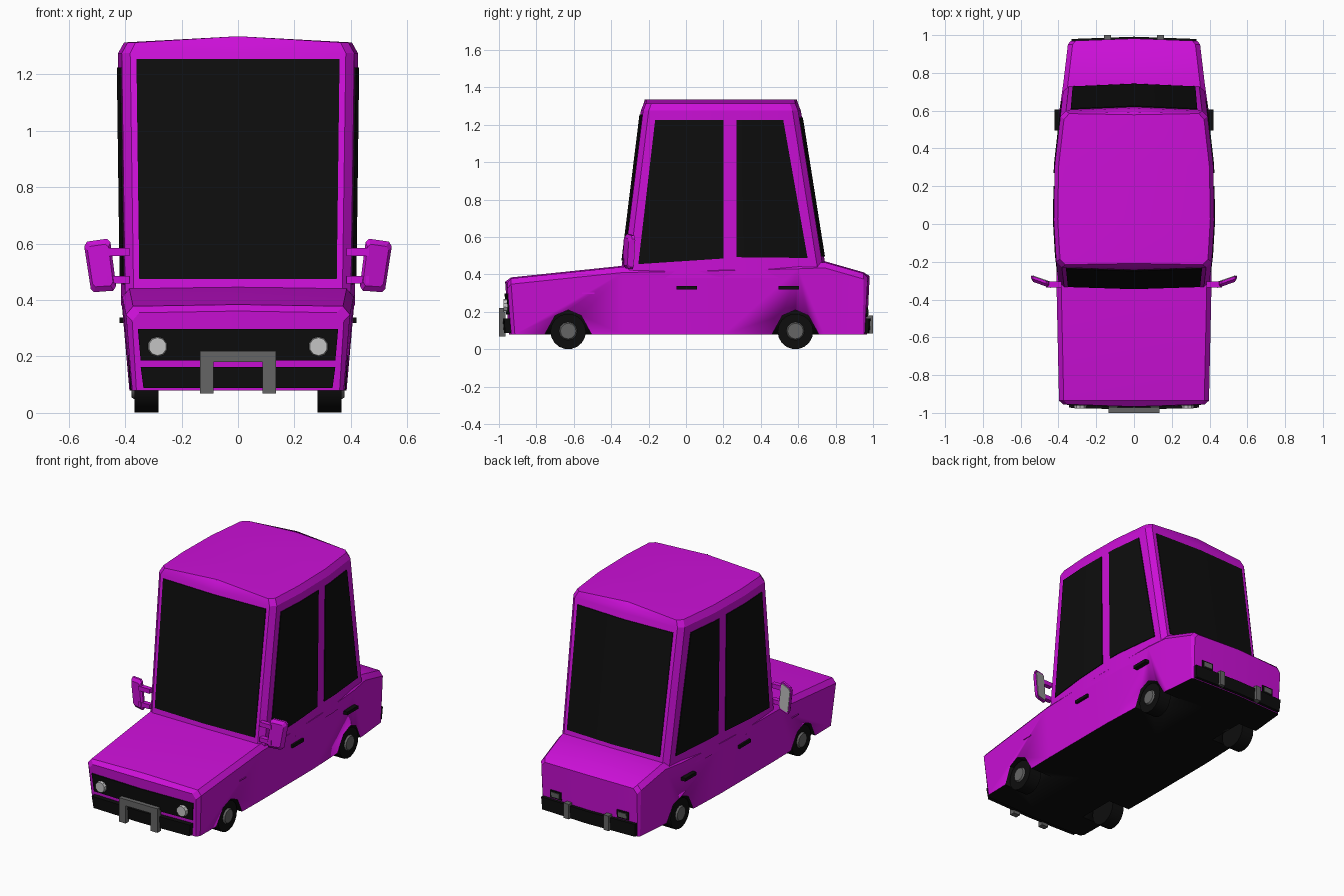
import bpy, bmesh, math
from mathutils import Matrix, Vector

old = bpy.data.objects.get("Cube")
if old:
    bpy.data.objects.remove(old)


def material(name, rgb):
    m = bpy.data.materials.new(name)
    m.use_nodes = True
    m.diffuse_color = (*rgb, 1)
    m.node_tree.nodes["Principled BSDF"].inputs["Base Color"].default_value = (*rgb, 1)
    return m


PURPLE = material("purple_paint", (0.6, 0.005, 0.68))
BLACK = material("black_trim", (0.004, 0.004, 0.004))
GREY = material("dark_grey_metal", (0.13, 0.13, 0.13))
LIGHT = material("light_grey_glass", (0.55, 0.55, 0.55))


def finish(name, bm, mats, mirror=False, angle=25):
    """Turn a bmesh into an object, optionally mirrored across x = 0."""
    bmesh.ops.remove_doubles(bm, verts=bm.verts, dist=0.0005)
    bmesh.ops.recalc_face_normals(bm, faces=bm.faces)
    mesh = bpy.data.meshes.new(name)
    bm.to_mesh(mesh)
    bm.free()
    for m in mats:
        mesh.materials.append(m)
    for p in mesh.polygons:
        p.use_smooth = True
    mesh.set_sharp_from_angle(angle=math.radians(angle))
    ob = bpy.data.objects.new(name, mesh)
    bpy.context.collection.objects.link(ob)
    if mirror:
        ob.modifiers.new("Mirror", 'MIRROR')
    return ob


def loft(rings, closed=True, caps=True):
    """Skin a list of point rings."""
    bm = bmesh.new()
    rows = [[bm.verts.new(p) for p in r] for r in rings]
    n = len(rows[0])
    for a, b in zip(rows, rows[1:]):
        for j in range(n if closed else n - 1):
            k = (j + 1) % n
            bm.faces.new((a[j], a[k], b[k], b[j]))
    if caps:
        bm.faces.new(rows[0])
        bm.faces.new(rows[-1])
    return bm


def box(name, lo, hi, mat, mirror=False):
    lo, hi = Vector(lo), Vector(hi)
    bm = bmesh.new()
    bmesh.ops.create_cube(bm, size=1, matrix=Matrix.Translation((lo + hi) / 2)
                          @ Matrix.Diagonal((*(hi - lo), 1)))
    return finish(name, bm, [mat], mirror)


def disc(name, centre, axis, r1, r2, depth, sides, mat):
    turn = Vector((0, 0, 1)).rotation_difference(Vector(axis)).to_matrix().to_4x4()
    bm = bmesh.new()
    bmesh.ops.create_cone(bm, cap_ends=True, segments=sides, radius1=r1, radius2=r2,
                          depth=depth, matrix=Matrix.Translation(centre) @ turn)
    return finish(name, bm, [mat], True, 35)


def plate(name, quad, place, d0, d1, mat, n=4, mirror=False):
    """Thin panel following a surface: quad is low-a, low-b, high-b, high-a."""
    q = [Vector(c) for c in quad]
    rings = []
    for i in range(n + 1):
        lo, hi = q[0].lerp(q[1], i / n), q[3].lerp(q[2], i / n)
        rings.append([place(*lo, d1), place(*hi, d1), place(*hi, d0), place(*lo, d0)])
    return finish(name, loft(rings), [mat], mirror)


# Lower body: bottom y, top y, bottom half width, top half width, top z, end bow
stations = [(-.935, -.955, .36, .375, .355, -.012), (-.915, -.935, .375, .397, .378, 0),
            (-.34, -.34, .385, .41, .44, 0), (.2, .2, .385, .415, .45, 0),
            (.6, .6, .37, .395, .46, 0), (.74, .74, .36, .375, .465, 0),
            (.945, .95, .34, .35, .405, 0), (.955, .97, .33, .335, .385, .012)]
rings = []
for yb, yt, wb, wt, zt, bow in stations:
    rings.append([(0, yb + bow, .08), (wb, yb, .08), (wt, yt, zt - .03),
                  (wt - .025, yt, zt), (0, yt + bow, zt + .006)])
bm = loft(rings, closed=False)
for f in bm.faces:
    f.material_index = int(all(v.co.z < .09 for v in f.verts))
body = finish("lower_body", bm, [PURPLE, BLACK], True)

# Wheel arches and wheels
AXLES = (("front", -.63), ("rear", .585))
for tag, y in AXLES:
    arch = [(-.125, .04), (-.125, .08), (-.07, .18), (0, .21), (.07, .18), (.125, .08), (.125, .04)]
    bm = loft([[(x, y + a, z) for a, z in arch] for x in (.23, .5)])
    for f in bm.faces:
        f.material_index = 1
    cutter = finish(tag + "_arch_cutter", bm, [PURPLE, BLACK], True)
    cutter.hide_render = True
    cutter.display_type = 'WIRE'
    cutter.hide_set(True)
    cut = body.modifiers.new(tag + "_arch", 'BOOLEAN')
    cut.operation = 'DIFFERENCE'
    cut.solver = 'EXACT'
    cut.object = cutter
    disc(tag + "_tyres", (.325, y, .095), (1, 0, 0), .095, .095, .085, 18, BLACK)
    disc(tag + "_hubs", (.37, y, .097), (1, 0, 0), .052, .042, .016, 12, GREY)


# Cabin
def cabin_ring(z):
    t = (z - .42) / .85
    yf, yb = -.335 + .105 * t, .735 - .135 * t
    wf, wb, length = .40 + .012 * t, .375 + .015 * t, yb - yf
    return [(0, yf - .012, z), (wf - .03, yf, z), (wf, yf + .03, z),
            (.415 + .01 * t, yf + .3 * length, z), (.41 + .01 * t, yf + .65 * length, z),
            (wb, yb - .03, z), (wb - .03, yb, z), (0, yb + .015, z)]


def shrink(ring, sx, sy, z):
    return [(x * sx, (y - .18) * sy + .18, z) for x, y, _ in ring]


eaves = cabin_ring(1.275)
finish("cabin", loft([cabin_ring(.38), eaves, shrink(eaves, .95, .965, 1.313),
                      shrink(eaves, 0, .95, 1.335)], closed=False, caps=False), [PURPLE], True)


# Surface followers for panels
def on_side(y, z, d):
    pts = cabin_ring(z)[2:6]
    for p, q in zip(pts, pts[1:]):
        if y <= q[1] or q == pts[-1]:
            return (p[0] + (q[0] - p[0]) * (y - p[1]) / (q[1] - p[1]) + d, y, z)


def on_windscreen(x, z, d):
    a, b = cabin_ring(z)[:2]
    return (x, a[1] + (b[1] - a[1]) * abs(x) / b[0] - d, z)


def on_rear_screen(x, z, d):
    b, a = cabin_ring(z)[-2:]
    return (x, a[1] + (b[1] - a[1]) * abs(x) / b[0] + d, z)


def on_nose(x, z, d):
    return (x, -.935 - .02 * (z - .08) / .25 - .012 * (1 - abs(x) / .37) - d, z)


def on_tail(x, z, d):
    return (x, .955 + .015 * (z - .08) / .28 + .012 * (1 - abs(x) / .33) + d, z)


def span(w0, w1, z0, z1):
    return [(-w0, z0), (w0, z0), (w1, z1), (-w1, z1)]


# Windows
plate("front_side_windows", [(-.255, .455), (.2, .485), (.2, 1.225), (-.165, 1.225)],
      on_side, -.003, .005, BLACK, 6, True)
plate("rear_side_windows", [(.27, .492), (.65, .488), (.52, 1.225), (.27, 1.225)],
      on_side, -.003, .005, BLACK, 6, True)
plate("windscreen", span(.35, .36, .475, 1.255), on_windscreen, -.003, .005, BLACK)
plate("rear_window", span(.325, .335, .495, 1.24), on_rear_screen, -.003, .005, BLACK)

# Nose: grille, headlights, bumper and guard bar
plate("grille", span(.345, .355, .185, .297), on_nose, -.003, .006, BLACK)
disc("headlights", (.285, -.962, .235), (0, -1, 0), .037, .032, .03, 10, LIGHT)
plate("front_bumper", span(.335, .345, .088, .163), on_nose, -.01, .03, BLACK)
box("guard_bar_top", (-.135, -1, .18), (.135, -.972, .22), GREY)
box("guard_bar_legs", (.087, -1, .068), (.135, -.965, .2), GREY, True)

# Tail: bumper, overriders and lamps
plate("rear_bumper", span(.325, .33, .085, .165), on_tail, -.01, .02, BLACK)
box("rear_overriders", (.122, .965, .085), (.158, 1, .18), GREY, True)
plate("tail_lamp_frames", [(.195, .172), (.275, .172), (.275, .222), (.195, .222)],
      on_tail, -.003, .006, BLACK, 1, True)
plate("tail_lamp_lenses", [(.207, .182), (.263, .182), (.263, .212), (.207, .212)],
      on_tail, .004, .01, GREY, 1, True)

# Door handles and wing trim
for tag, y in (("front", .005), ("rear", .55)):
    box(tag + "_door_handles", (.39, y - .055, .318), (.42, y + .055, .338), BLACK, True)
box("wing_trim", (.385, -.555, .295), (.403, -.49, .302), PURPLE, True)

# Wing mirrors
outline = [(.432, .45), (.442, .433), (.51, .428), (.522, .44),
           (.545, .59), (.535, .607), (.465, .617), (.452, .605)]


def mirror_ring(scale, dy):
    pts = [(.488 + (x - .488) * scale, .522 + (z - .522) * scale) for x, z in outline]
    return [(x, -.328 + (x - .43) * .35 + dy, z) for x, z in pts]


finish("wing_mirrors", loft([mirror_ring(.8, -.015), mirror_ring(1, 0), mirror_ring(1, .015)]),
       [PURPLE], True)
finish("mirror_glass", loft([mirror_ring(.88, .012), mirror_ring(.88, .019)]), [LIGHT], True)
for tag, z in (("upper", .57), ("lower", .472)):
    box(tag + "_mirror_arms", (.385, -.335, z - .014), (.465, -.305, z + .014), PURPLE, True)
